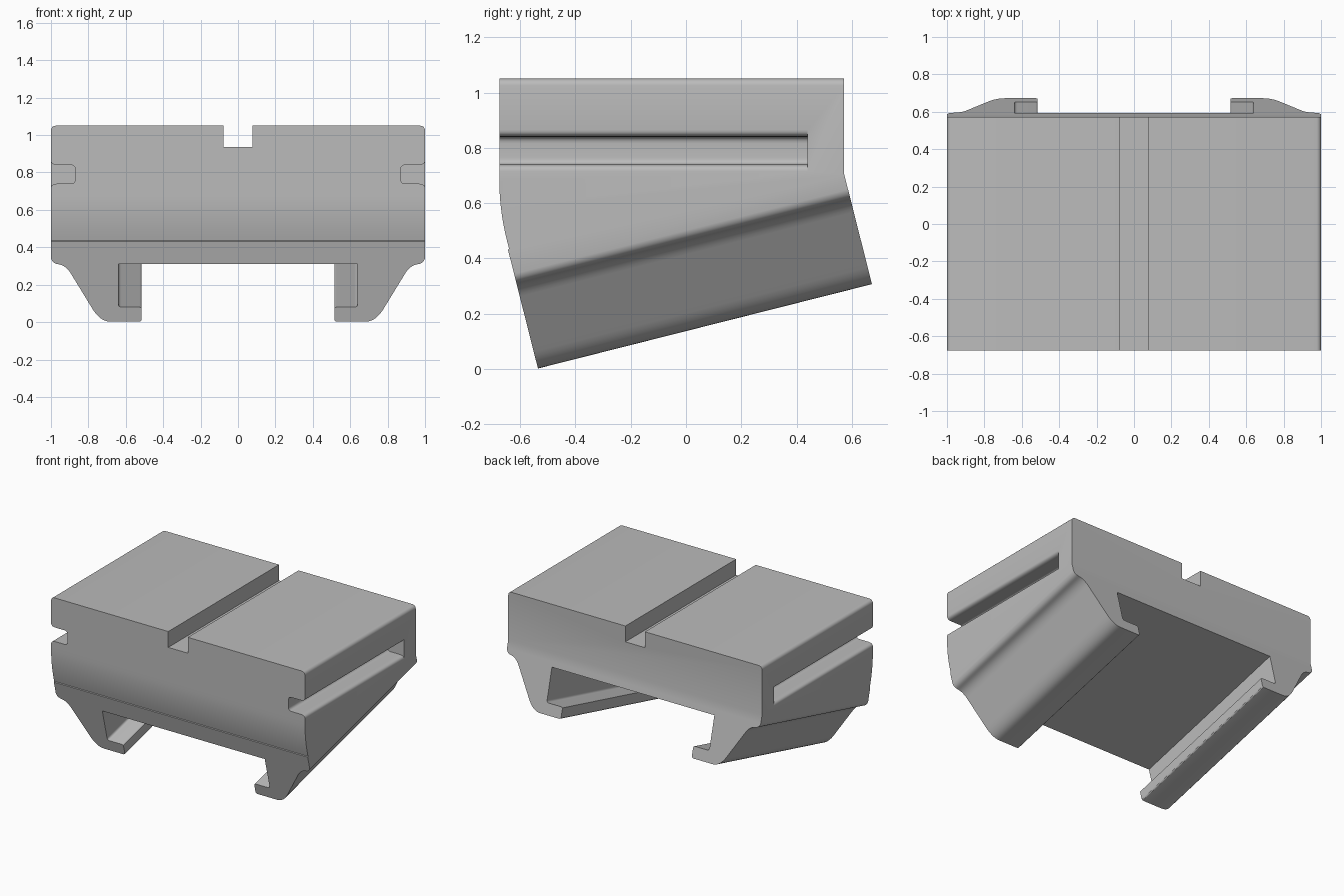
import bpy, bmesh, math
from mathutils import Vector

cube = bpy.data.objects.get("Cube")
if cube:
    bpy.data.objects.remove(cube)

grey = bpy.data.materials.new("plain grey")
grey.use_nodes = True
colour = (0.5, 0.5, 0.5, 1)
grey.diffuse_color = colour
grey.node_tree.nodes["Principled BSDF"].inputs["Base Color"].default_value = colour

# Tilted frame of the clamp: along its length and up through its thickness
TILT = math.atan2(0.305, 1.208)
ALONG = Vector((0, math.cos(TILT), math.sin(TILT)))
UP = Vector((0, -math.sin(TILT), math.cos(TILT)))
FOOT = Vector((0, -0.535, 0))
LENGTH, SEAM = 1.246, 0.37


def tilted(x, w, t):
    return FOOT + Vector((x, 0, 0)) + UP * w + ALONG * t


def across(y, z, t):
    return Vector((t, y, z))


def lengthwise(x, z, t):
    return Vector((x, t, z))


def prism(name, points, place, start, end):
    """Extrude a closed 2D profile between two stations."""
    bm = bmesh.new()
    rings = [[bm.verts.new(place(p, q, t)) for p, q in points] for t in (start, end)]
    bm.faces.new(rings[0])
    bm.faces.new(rings[1])
    n = len(points)
    for i in range(n):
        j = (i + 1) % n
        bm.faces.new((rings[0][i], rings[0][j], rings[1][j], rings[1][i]))
    bmesh.ops.recalc_face_normals(bm, faces=bm.faces)
    mesh = bpy.data.meshes.new(name)
    bm.to_mesh(mesh)
    bm.free()
    obj = bpy.data.objects.new(name, mesh)
    bpy.context.collection.objects.link(obj)
    return obj


def curve(a, b, c, steps=6):
    """Points of a rounded corner from a to c, pulled toward b."""
    a, b, c = Vector(a), Vector(b), Vector(c)
    return [tuple(a * (1 - t) ** 2 + b * 2 * t * (1 - t) + c * t * t)
            for t in (i / steps for i in range(steps + 1))]


# Upper body: side outline with a curved front
front_low = FOOT + UP * SEAM
back_low = front_low + ALONG * LENGTH
kink = FOOT + UP * 0.445
bend = back_low + UP * ((back_low.y - 0.572) / math.sin(TILT))
outline = [(front_low.y, front_low.z), (kink.y, kink.z)]
outline += curve((kink.y + 0.004, kink.z + 0.004), (-0.675, 0.56), (-0.675, 0.68), 10)
outline += [(-0.675, 1.05), (0.572, 1.05), (bend.y, bend.z), (back_low.y, back_low.z)]
body = prism("upper_body", outline, across, -1, 1)

# Round the long top edges
bm = bmesh.new()
bm.from_mesh(body.data)
rims = [e for e in bm.edges if all(v.co.z > 1.04 for v in e.verts)
        and abs(e.verts[0].co.x + e.verts[1].co.x) > 1.9]
bmesh.ops.bevel(bm, geom=rims, offset=0.025, segments=5, profile=0.5, affect='EDGES')
bm.to_mesh(body.data)
bm.free()

# Cutters: centre slot in the top and a stopped groove in each side
cutters = [prism("slot_cutter", [(-0.077, 0.937), (0.077, 0.937), (0.077, 1.2), (-0.077, 1.2)],
                 lengthwise, -1, 1)]
half = curve((1.0, 0.865), (1.0, 0.84), (0.965, 0.84)) + curve((0.895, 0.84), (0.87, 0.84), (0.87, 0.815))
groove = [(1.1, 0.865)] + half
groove += [(x, 1.58 - z) for x, z in reversed(groove)]
for side, label in ((1, "left"), (-1, "right")):
    cutters.append(prism(label + "_groove_cutter", [(side * x, z) for x, z in groove],
                         lengthwise, -1, 0.44))
for cutter in cutters:
    mod = body.modifiers.new("cut", 'BOOLEAN')
    mod.operation, mod.solver, mod.object = 'DIFFERENCE', 'EXACT', cutter
cut_mesh = bpy.data.meshes.new_from_object(
    body.evaluated_get(bpy.context.evaluated_depsgraph_get()))
body.modifiers.clear()
body.data = cut_mesh
for cutter in cutters:
    bpy.data.objects.remove(cutter)

# Tilted clamp: channel roof with two hooked feet
hook = [(1.0, SEAM)]
hook += curve((1.0, 0.355), (0.995, 0.325), (0.965, 0.32))
hook += curve((0.955, 0.318), (0.92, 0.31), (0.895, 0.27))
hook += curve((0.785, 0.085), (0.74, 0.002), (0.68, 0.002), 8)
hook += curve((0.53, 0.002), (0.515, 0.002), (0.515, 0.017), 3)
hook += curve((0.515, 0.07), (0.515, 0.083), (0.53, 0.083), 3)
hook += curve((0.622, 0.083), (0.64, 0.083), (0.64, 0.101), 4)
hook += [(0.64, 0.32)]
profile = hook + [(-x, w) for x, w in reversed(hook)]
clamp = prism("clamp", profile, tilted, 0, LENGTH)

# Weld body and clamp into one solid along their seam
bm = bmesh.new()
bm.from_mesh(body.data)
bm.from_mesh(clamp.data)
bpy.data.objects.remove(clamp)
inner = [f for f in bm.faces if all(abs((v.co - FOOT).dot(UP) - SEAM) < 1e-3 for v in f.verts)]
bmesh.ops.delete(bm, geom=inner, context='FACES')
bmesh.ops.remove_doubles(bm, verts=bm.verts, dist=0.0005)
bmesh.ops.dissolve_limit(bm, angle_limit=0.005, verts=bm.verts, edges=bm.edges)
bmesh.ops.recalc_face_normals(bm, faces=bm.faces)
mount = bpy.data.meshes.new("rail_mount")
bm.to_mesh(mount)
bm.free()
mount.materials.append(grey)
body.data = mount
body.name = "rail_mount"

bpy.ops.object.select_all(action='DESELECT')
body.select_set(True)
bpy.context.view_layer.objects.active = body
bpy.ops.object.shade_smooth_by_angle(angle=math.radians(30))
